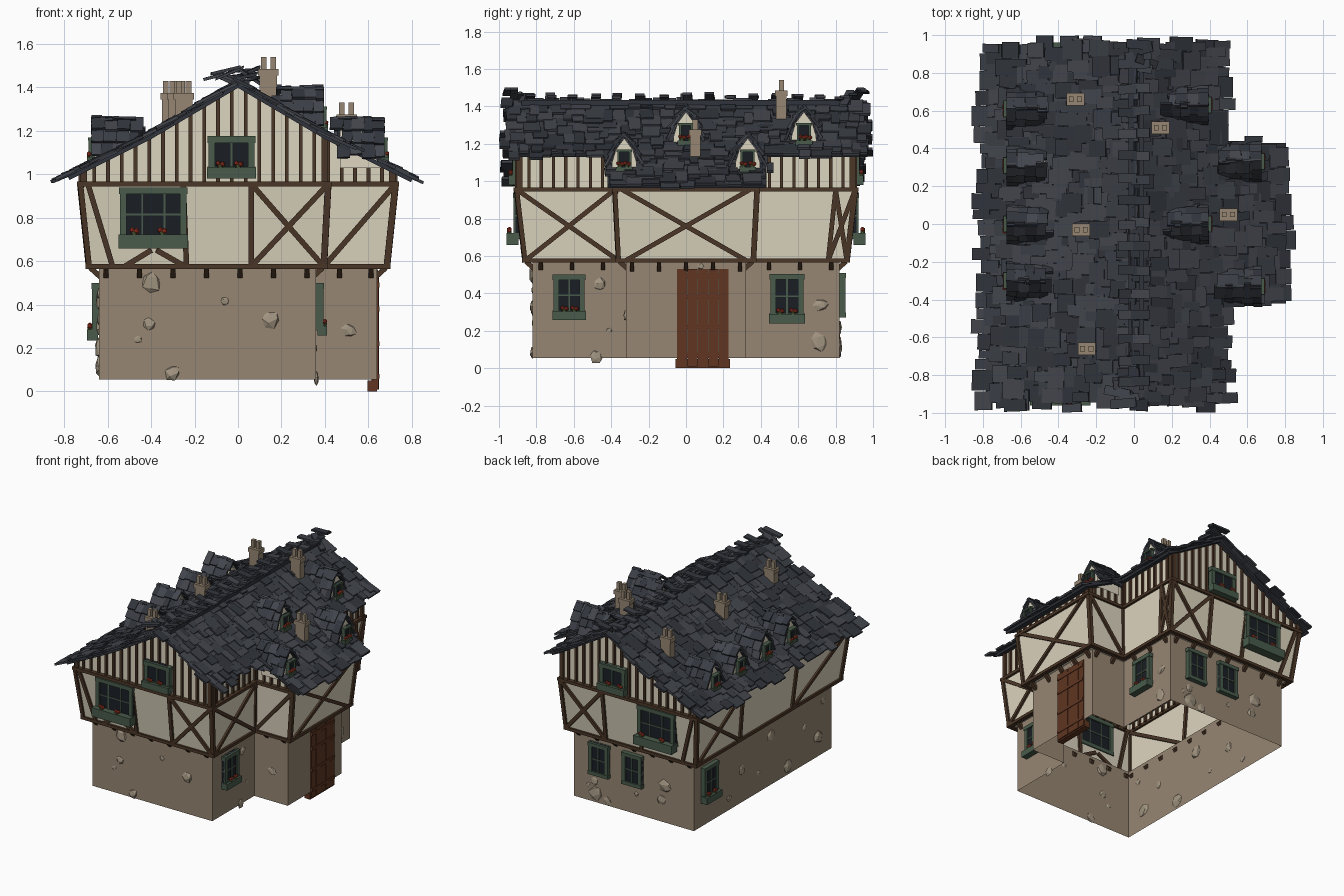
import bpy, bmesh, random
from math import radians
from mathutils import Vector as V, Matrix

if "Cube" in bpy.data.objects:
    bpy.data.objects.remove(bpy.data.objects["Cube"])

random.seed(4)
rnd = random.uniform
UP = V((0, 0, 1))
COL = dict(plaster=(.72, .66, .52), stone=(.31, .24, .17), rock=(.36, .3, .22), timber=(.07, .037, .02),
           green=(.065, .105, .07), wood=(.115, .036, .015), glass=(.01, .013, .018), red=(.4, .04, .02),
           slate_a=(.03, .034, .043), slate_b=(.042, .047, .058), slate_c=(.055, .06, .073), leaf=(.1, .13, .04))
parts = {}


def part(name, mat):
    return parts.setdefault(name, (bmesh.new(), mat))[0]


def cube(bm, c, s, R=Matrix.Identity(3)):
    bmesh.ops.create_cube(bm, size=1, matrix=Matrix.Translation(c) @ R.to_4x4() @ Matrix.Diagonal((*s, 1)))


def beam(bm, p, q, n, w, d, ext=0.0):
    # bar from p to q, w wide along the surface and d deep along its normal
    p, q = V(p), V(q)
    x = (q - p).normalized()
    y = V(n).cross(x).normalized()
    R = Matrix((x, y, x.cross(y))).transposed()
    cube(bm, (p + q) / 2, ((q - p).length + ext, w, d), R)


def face(bm, pts):
    bm.faces.new([bm.verts.new(p) for p in pts])


def roofz(x):
    a = abs(x)
    return 1.405 - .59 * a if a < .4 else 1.169 - .5 * (a - .4)


def outline(x0, x1, x2, Y, W):
    return [(x0, -Y), (x1, -Y), (x1, -W), (x2, -W), (x2, W), (x1, W), (x1, Y), (x0, Y)]


base = outline(-.64, .36, .64, .82, .32)
low = outline(-.685, .395, .685, .86, .36)
top = outline(-.725, .415, .725, .905, .38)
Z0, Z1, Z2 = .055, .575, .955

# Hollow wall shells: stone base, jetty underside, leaning upper storey, attic
stone, upper = part("stone_base", "stone"), part("upper_walls", "plaster")
attic, tim, studs = part("attic_walls", "plaster"), part("timber_frame", "timber"), part("attic_studs", "timber")
normals = []
for i in range(8):
    j = (i + 1) % 8
    for bm, A, za, B, zb in ((stone, base, Z0, base, Z1), (upper, base, Z1, low, Z1), (upper, low, Z1, top, Z2)):
        face(bm, [(*A[i], za), (*A[j], za), (*B[j], zb), (*B[i], zb)])
    a, b = V(top[i]), V(top[j])
    d = (b - a).normalized()
    n = V((d.y, -d.x, 0))
    normals.append(n)
    a3, b3 = [V((*p, Z2)) - n * .015 for p in (a, b)]
    ts = [(k - a.x) / (b.x - a.x) for k in (-.4, 0, .4)] if abs(b.x - a.x) > .01 else []
    ridge = [a3.lerp(b3, t) for t in sorted([0, 1] + [t for t in ts if 0 < t < 1], reverse=True)]
    face(attic, [a3, b3] + [(p.x, p.y, roofz(p.x)) for p in ridge])
    m = max(2, round((b - a).length / .062))
    for k in range(m + 1):
        p = a3.lerp(b3, k / m)
        if roofz(p.x) > Z2 + .03:
            beam(studs, p, (p.x, p.y, roofz(p.x)), n, .017, .03)


def P(i, u, t):
    j = (i + 1) % 8
    return V((*low[i], Z1)).lerp(V((*low[j], Z1)), u).lerp(V((*top[i], Z2)).lerp(V((*top[j], Z2)), u), t)


# Half-timber posts, rails and braces (u0, t0, u1, t1 on each wall)
def cross(a, b):
    return [(a, 0, b, 1), (a, 1, b, 0)]


def post(*us):
    return [(u, 0, u, 1) for u in us]


braces = {0: post(.415, .69) + cross(.69, 1) + [(.03, 1, .1, 0), (.15, 0, .27, .2), (.41, 0, .29, .2)],
          1: cross(0, 1), 2: [(0, 0, 1, 1)], 3: cross(.05, .95), 4: [(1, 0, 0, 1)],
          5: post(.8) + cross(.8, 1), 6: post(.31, .585) + cross(0, .31) + [(.97, 1, .9, 0)],
          7: post(.3, .66) + cross(0, .3) + [(.66, 0, 1, 1)]}
corbels = part("corbels", "timber")
for i, n in enumerate(normals):
    for u0, t0, u1, t1 in post(0) + braces[i]:
        beam(tim, P(i, u0, t0), P(i, u1, t1), n, .025, .03)
    for t in (0, 1):
        beam(tim, P(i, 0, t), P(i, 1, t), n, .022, .032, .03)
    L = (P(i, 1, 0) - P(i, 0, 0)).length
    m = max(2, round(L / .155))
    for k in range(m):
        p = P(i, (k + .5) / m, 0)
        beam(corbels, p - n * .06 - UP * .055, p - n * .005 - UP * .005, n.cross(UP), .025, .022)


# Windows with glazing bars, optional planter with flowers
def window(c, n, w, h, nx, ny, planter=0.0):
    c, n = V(c), V(n)
    t = UP.cross(n)
    R = Matrix((n, t, UP)).transposed()
    g = part("window_frames", "green")
    cube(part("window_glass", "glass"), c, (.035, w, h), R)
    b = min(.03, w * .17)
    for s in (-1, 1):
        cube(g, c + t * s * (w - b) / 2, (.055, b, h), R)
        cube(g, c + UP * s * (h - b) / 2, (.06, w + .01, b), R)
    for k in range(1, nx):
        cube(g, c + t * w * (k / nx - .5), (.045, .009, h), R)
    for k in range(1, ny):
        cube(g, c + UP * h * (k / ny - .5), (.045, w, .009), R)
    if planter:
        q = c - UP * h / 2 + n * planter * .5
        cube(part("planters", "green"), q, (planter, w + .015, planter), R)
        for k in (rnd(-.35, -.1), rnd(.1, .4)):
            for name, z, dt in (("leaf", .006, 0), ("red", .02, -.008), ("red", .016, .012)):
                M = Matrix.Translation(q + n * planter * .25 + t * (w * k + dt) + UP * (planter / 2 + z))
                bmesh.ops.create_icosphere(part("flowers_" + name, name), subdivisions=1, radius=.009 + .08 * planter, matrix=M)


for s in (-1, 1):
    window((-.39, s * .895, .815), (0, s, 0), .305, .25, 3, 2, .065)
    window((-.03, s * .9, 1.09), (0, s, 0), .21, .17, 2, 1, .05)
window((.365, -.625, .39), (1, 0, 0), .165, .22, 2, 2, .045)
window((.365, .54, .385), (1, 0, 0), .175, .24, 2, 2, .05)
window((-.645, .65, .38), (-1, 0, 0), .165, .24, 2, 2, .05)
for x in (.14, -.14):
    window((x, .825, .39), (0, 1, 0), .16, .24, 2, 2)

# Plank door with battens and threshold
door = part("door", "wood")
for k in range(5):
    cube(door, (.632, -.022 + k * .056, .27), (.03 + .004 * (k % 2), .053, .52))
for z in (.07, .22, .38, .49):
    cube(part("door_battens", "wood"), (.64, .09, z), (.025, .27, .022))
cube(part("threshold", "wood"), (.618, .09, .025), (.045, .29, .05))

# Roof deck
deck = part("roof_deck", "slate_a")
for xs, y0, y1 in (((-.78, -.4, 0, .4, .47), -.93, .93), ((.47, .8), -.42, .43)):
    for a, b in zip(xs, xs[1:]):
        beam(deck, (a, (y0 + y1) / 2, roofz(a) + .003), (b, (y0 + y1) / 2, roofz(b) + .003), UP, y1 - y0, .018)


def tile(c, down, n, w, l, lift=3.0):
    # one slate, its lower edge lifted and slightly twisted
    down, n = V(down).normalized(), V(n).normalized()
    y = n.cross(down)
    R = Matrix((down, y, n)).transposed() @ Matrix.Rotation(radians(-lift), 3, 'Y') @ Matrix.Rotation(rnd(-.05, .05), 3, 'Z')
    k = random.choice("abc")
    cube(part("slates_" + k, "slate_" + k), c, (l, w, .014), R)


# Main slates, laid from eave to ridge; the right slope runs on over the wing
for side in (-1, 1):
    x = .785
    while x > .02:
        y, end = (-.46, .47) if side > 0 and x > .48 else (-1, 1)
        y, end = y + rnd(0, .06), end - rnd(0, .05)
        while y < end - .02:
            w = min(rnd(.045, .115), end - y)
            slope = .59 if x < .4 else .5
            xx = x + rnd(-.028, .022)
            tile(V((side * xx, y + w / 2, roofz(xx) + rnd(.015, .03))), (side, 0, -slope), (side * slope, 0, 1),
                 w * .97, rnd(.09, .13), rnd(1, 6))
            y += w
        x -= .0525

# Ridge roll, ridge slates and loose boards at both ends
for x in (-.015, .04):
    cube(part("ridge_roll", "slate_a"), (x, 0, 1.42), (.028, 1.76, .03))
for k in range(15):
    for s in (-1, 1):
        tile(V((s * .035, -.84 + k * .12 + rnd(-.01, .01), 1.45)), (s, 0, -.5), (s * .5, 0, 1), .05, .1, rnd(20, 50))
for s in (-1, 1):
    for k in range(5):
        tile(V((s * rnd(.0, .11), s * (.83 + .03 * k), 1.43 + .012 * k)), (s, rnd(-.4, .4), rnd(-.7, .5)),
             (rnd(-.4, .4), 0, 1), .05, .14, 0)


# Pointed dormers
def dormer(s, xf, y):
    z, depth = roofz(xf) - .01, .19
    half = [(.068, 0), (.066, .07), (.045, .14)]
    prof = half + [(0, .2)] + [(-a, b) for a, b in half[::-1]]
    bm = part("dormer_walls", "plaster")
    ring = [[V((s * (xf - d), y + a, z + b)) for a, b in prof] for d in (0, depth)]
    face(bm, ring[0])
    for k in range(len(prof) - 1):
        face(bm, [ring[0][k], ring[0][k + 1], ring[1][k + 1], ring[1][k]])
    window((s * xf, y, z + .085), (s, 0, 0), .075, .11, 1, 1, .034)
    for m in (-1, 1):
        for (a0, b0), (a1, b1) in (((.085, .05), (.058, .125)), ((.068, .115), (.035, .175)), ((.04, .17), (-.005, .22))):
            down = V((0, m * (a0 - a1), b0 - b1))
            n = V((0, m * (b1 - b0), a0 - a1))
            n = V((0, m * abs(n.y), abs(n.z))).normalized()
            d = -.015
            while d < depth - .01:
                w = rnd(.035, .065)
                tile(V((s * (xf - d - w / 2), y + m * (a0 + a1) / 2, z + (b0 + b1) / 2)) + n * rnd(.004, .014),
                     down, n, w, rnd(.07, .1), rnd(2, 14))
                d += w


for y in (-.3, 0, .31, .61):
    dormer(-1, .66, y)
for y in (-.33, .33):
    dormer(1, .66, y)
for y in (0, .63):
    dormer(1, .38, y)

# Chimneys with caps and twin pots
ch, pots = part("chimneys", "stone"), part("chimney_pots", "stone")
for x, y, zt in ((-.31, .66, 1.36), (.14, .51, 1.47), (-.28, -.03, 1.36), (.5, .05, 1.26), (-.25, -.66, 1.36)):
    zb = roofz(x) - .05
    cube(ch, (x, y, (zb + zt) / 2), (.08, .056, zt - zb))
    cube(ch, (x, y, zt), (.094, .066, .03))
    for k in (-.022, .022):
        cube(pots, (x + k, y, zt + .035), (.026, .028, .07))

# Field stones set in the base walls
rocks = part("wall_stones", "rock")


def rock(c, n, r):
    n = V(n)
    t = UP.cross(n)
    R = Matrix((n, t, UP)).transposed() @ Matrix.Rotation(rnd(0, 3), 3, 'X')
    M = Matrix.Translation(c) @ R.to_4x4() @ Matrix.Diagonal((r * .35, r * rnd(.9, 1.1), r * rnd(1, 1.25), 1))
    for v in bmesh.ops.create_icosphere(rocks, subdivisions=1, radius=1, matrix=M)["verts"]:
        v.co += V((rnd(-1, 1), rnd(-1, 1), rnd(-1, 1))) * r * .1


for x, z, r in ((-.4, .5, .05), (-.41, .31, .03), (-.46, .24, .018), (-.3, .085, .035), (-.06, .415, .018), (.15, .33, .04)):
    rock((x, -.82, z), (0, -1, 0), r)
    rock((-x - .22, .82, .62 - z if z > .4 else z * .55 + .04), (0, 1, 0), r)
rock((-.4, .82, .33), (0, 1, 0), .05)
rock((.51, -.32, .28), (0, -1, 0), .033)
rock((.64, .08, .545), (1, 0, 0), .018)
for y, z, r in ((-.46, .45, .033), (-.41, .2, .016), (-.48, .06, .035), (.72, .34, .037), (.71, .14, .046)):
    rock((.36, y, z), (1, 0, 0), r)
for y, z, r in ((.4, .14, .025), (.25, .3, .035), (.05, .2, .02), (-.1, .42, .045), (-.3, .12, .05), (-.5, .33, .025), (-.66, .2, .05), (-.72, .45, .025)):
    rock((-.64, y, z), (-1, 0, 0), r)

# Turn every part into a flat-shaded object
mats = {}
for k, c in COL.items():
    mats[k] = bpy.data.materials.new(k)
    mats[k].diffuse_color = (*c, 1)
for name, (bm, mat) in parts.items():
    me = bpy.data.meshes.new(name)
    bm.to_mesh(me)
    bm.free()
    me.materials.append(mats[mat])
    bpy.context.collection.objects.link(bpy.data.objects.new(name, me))

for m in bpy.data.materials:
    if m.users and not m.is_grease_pencil:
        m.use_nodes = True
        m.node_tree.nodes["Principled BSDF"].inputs["Base Color"].default_value = m.diffuse_color
